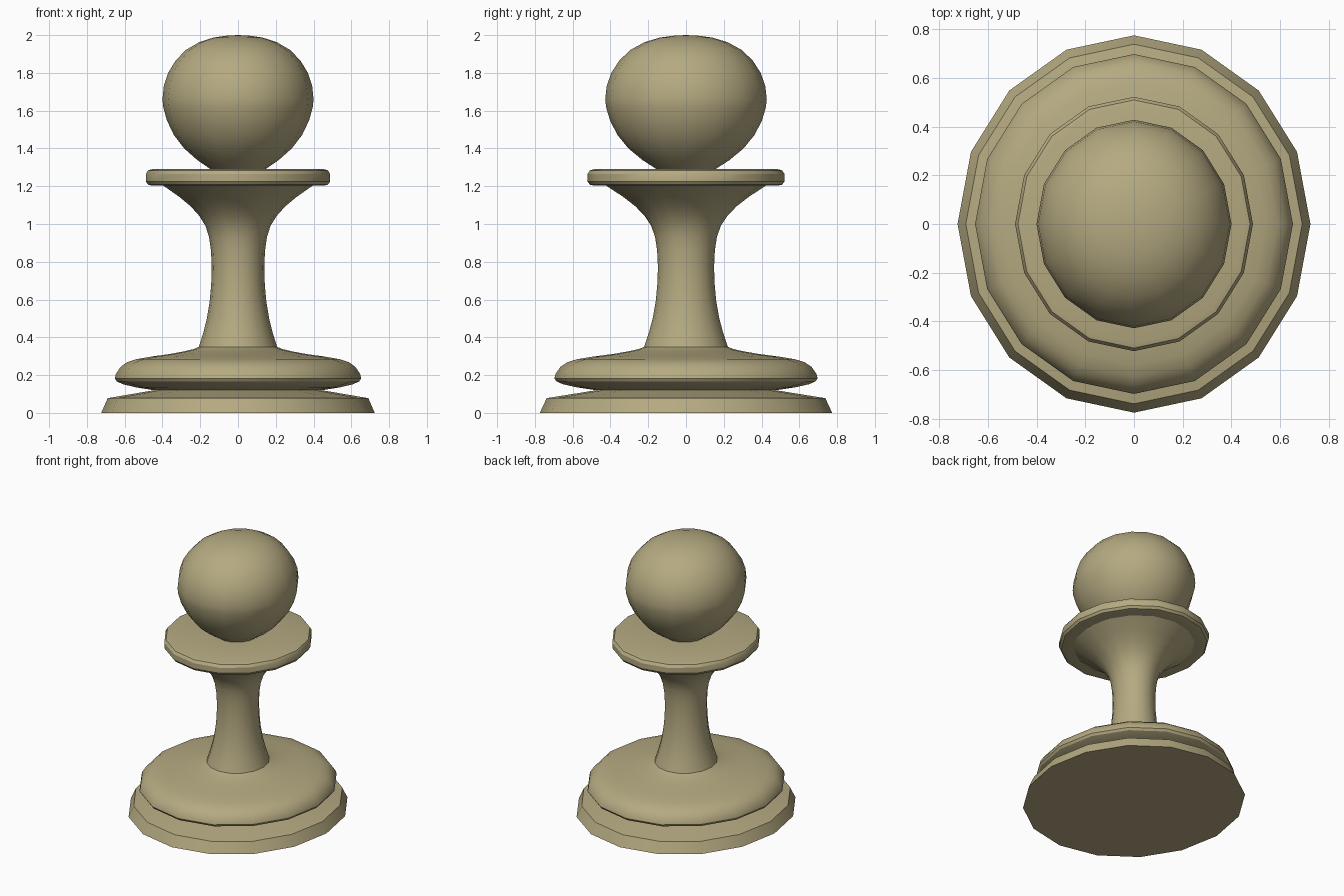
import bpy, bmesh
from math import sin, cos, pi, radians

SIDES = 16
Y_STRETCH = 0.774 / 0.724   # slightly oval in plan

# Outline sections, bottom to top, as (x radius, height)
foot = [(0.724, 0), (0.69, 0.078), (0.445, 0.12)]
bead = [(0.54, 0.135), (0.61, 0.152), (0.642, 0.167), (0.652, 0.183), (0.646, 0.207),
        (0.622, 0.243), (0.588, 0.268), (0.54, 0.284), (0.46, 0.298), (0.36, 0.312),
        (0.28, 0.327), (0.235, 0.338)]
stem = [(0.207, 0.35), (0.185, 0.42), (0.165, 0.5), (0.15, 0.59), (0.142, 0.68), (0.139, 0.77),
        (0.143, 0.86), (0.153, 0.93), (0.172, 0.99), (0.205, 1.043), (0.25, 1.093),
        (0.31, 1.143), (0.395, 1.203)]
collar = [(0.455, 1.203), (0.476, 1.208), (0.488, 1.225), (0.488, 1.265), (0.476, 1.284),
          (0.455, 1.29), (0.145, 1.29)]
head = [(0.215, 1.338), (0.285, 1.4), (0.34, 1.472), (0.377, 1.55), (0.396, 1.62), (0.4, 1.66),
        (0.393, 1.73), (0.37, 1.8), (0.33, 1.866), (0.275, 1.922), (0.205, 1.963),
        (0.13, 1.987), (0.06, 1.997)]


def lathe(name, profile, tip_z):
    bm = bmesh.new()
    rings = []
    for r, z in profile:
        rings.append([bm.verts.new((r * cos(2 * pi * i / SIDES),
                                    r * Y_STRETCH * sin(2 * pi * i / SIDES), z))
                      for i in range(SIDES)])
    for a, b in zip(rings, rings[1:]):
        for i in range(SIDES):
            j = (i + 1) % SIDES
            bm.faces.new((a[i], a[j], b[j], b[i]))
    # Flat underside and closed crown
    bm.faces.new(rings[0][::-1])
    tip = bm.verts.new((0, 0, tip_z))
    for i in range(SIDES):
        bm.faces.new((rings[-1][i], rings[-1][(i + 1) % SIDES], tip))
    mesh = bpy.data.meshes.new(name)
    bm.to_mesh(mesh)
    bm.free()
    obj = bpy.data.objects.new(name, mesh)
    bpy.context.collection.objects.link(obj)
    return obj


# Whole turned piece as one closed surface
pawn = lathe("chess_pawn", foot + bead + stem + collar + head, 2.0)

# Pale wood colour
wood = bpy.data.materials.new("pale_wood")
wood.diffuse_color = (0.46, 0.40, 0.22, 1)
pawn.data.materials.append(wood)

# Smooth shading with crisp rims
bpy.context.view_layer.objects.active = pawn
pawn.select_set(True)
bpy.ops.object.shade_smooth_by_angle(angle=radians(32))
